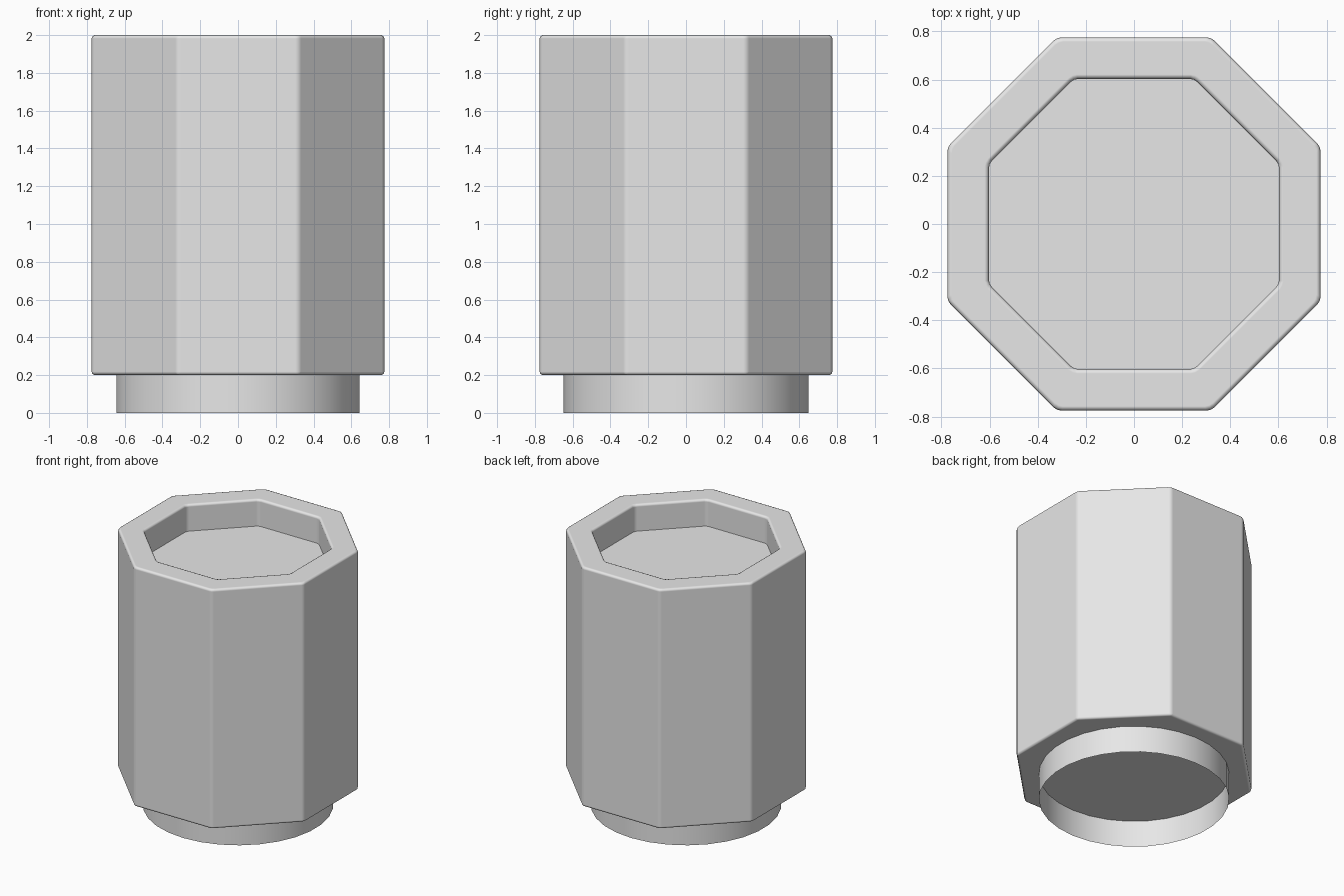
import bpy, bmesh
from math import cos, sin, pi

cube = bpy.data.objects.get("Cube")
if cube:
    bpy.data.objects.remove(cube)

# One plain grey for everything
grey = bpy.data.materials.new("light_grey")
grey.use_nodes = True
colour = (0.8, 0.8, 0.8, 1)
grey.diffuse_color = colour
grey.node_tree.nodes["Principled BSDF"].inputs["Base Color"].default_value = colour


def ring(bm, sides, radius, z, start):
    return [bm.verts.new((radius * cos(start + 2 * pi * i / sides),
                          radius * sin(start + 2 * pi * i / sides), z))
            for i in range(sides)]


def bridge(bm, low, high):
    n = len(low)
    for i in range(n):
        j = (i + 1) % n
        bm.faces.new((low[i], low[j], high[j], high[i]))


def finish(bm, name, angle):
    mesh = bpy.data.meshes.new(name)
    bm.to_mesh(mesh)
    bm.free()
    mesh.materials.append(grey)
    obj = bpy.data.objects.new(name, mesh)
    bpy.context.collection.objects.link(obj)
    bpy.ops.object.select_all(action="DESELECT")
    obj.select_set(True)
    bpy.context.view_layer.objects.active = obj
    bpy.ops.object.shade_smooth_by_angle(angle=angle)
    return obj


# Octagonal body with a recessed top
BASE, TOP, FLOOR = 0.2, 2.0, 1.8
OUTER, INNER = 0.775 / cos(pi / 8), 0.603 / cos(pi / 8)
bm = bmesh.new()
loops = [ring(bm, 8, r, z, pi / 8)
         for r, z in ((OUTER, BASE), (OUTER, TOP), (INNER, TOP), (INNER, FLOOR))]
for low, high in zip(loops, loops[1:]):
    bridge(bm, low, high)
bm.faces.new(loops[0][::-1])
floor = bm.faces.new(loops[3])

# Round every edge except the outline of the recess floor
weight = bm.edges.layers.float.new("bevel_weight_edge")
for edge in bm.edges:
    edge[weight] = 0.0 if edge in floor.edges[:] else 1.0
body = finish(bm, "octagonal_body", pi / 2.2)
for poly in body.data.polygons:
    poly.use_smooth = True
bevel = body.modifiers.new("rounded_edges", "BEVEL")
bevel.limit_method = "WEIGHT"
bevel.width = 0.018
bevel.segments = 2
bevel.harden_normals = True

# Open thin-walled collar underneath
bm = bmesh.new()
bridge(bm, ring(bm, 30, 0.648, 0, pi / 2), ring(bm, 30, 0.648, BASE, pi / 2))
finish(bm, "base_collar", pi / 6)
